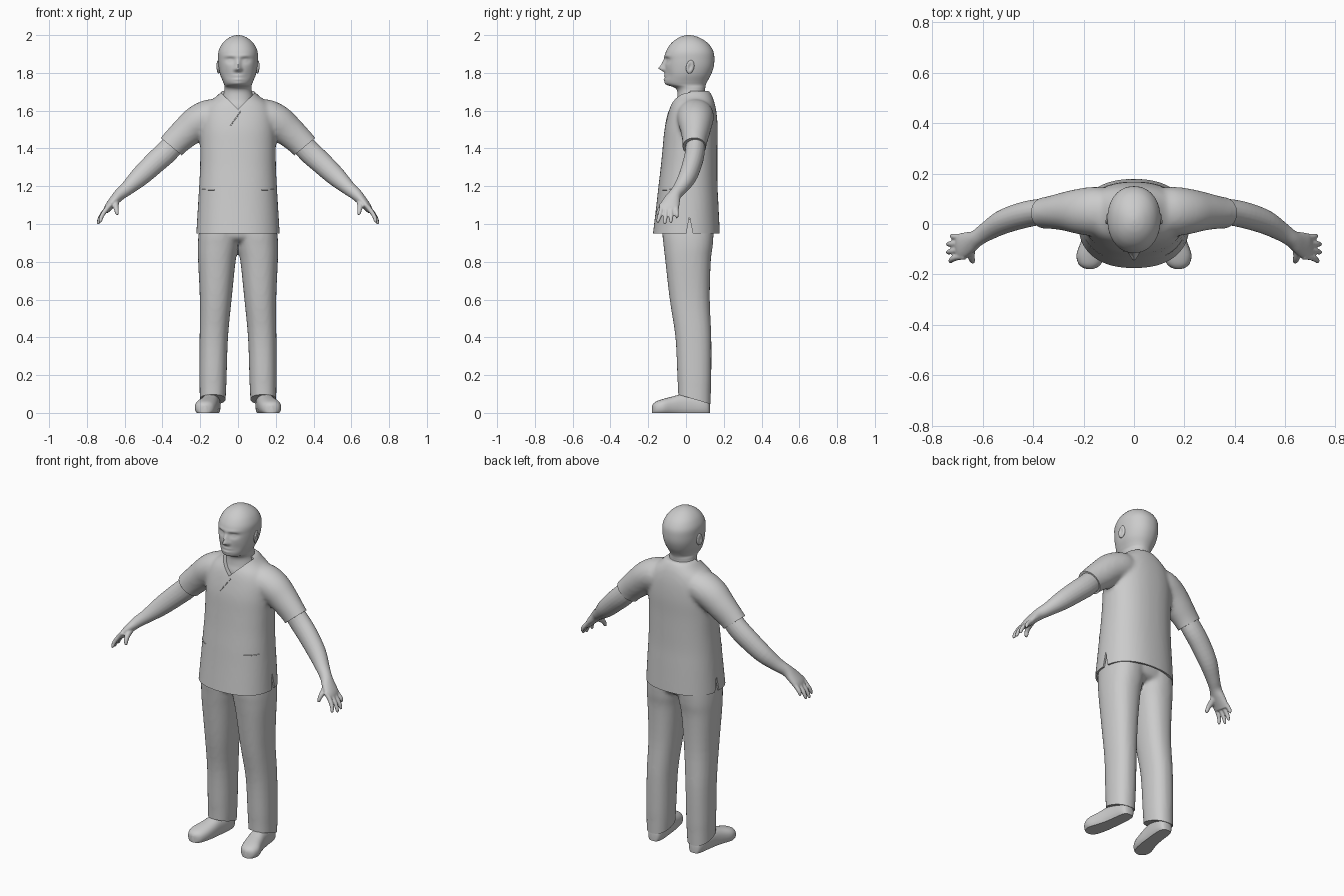
import bpy, bmesh, math
from mathutils import Vector, Matrix
from mathutils.bvhtree import BVHTree

if "Cube" in bpy.data.objects:
    bpy.data.objects.remove(bpy.data.objects["Cube"])

grey = bpy.data.materials.new("plain grey")
grey.diffuse_color = (0.6, 0.6, 0.6, 1)
grey.use_nodes = True
grey.node_tree.nodes["Principled BSDF"].inputs["Base Color"].default_value = grey.diffuse_color


def spline(rows, n):
    """Catmull-Rom interpolation of a short table of rows."""
    out = []
    for i in range(len(rows) - 1):
        a, b, c, d = (rows[max(0, min(len(rows) - 1, i + k))] for k in (-1, 0, 1, 2))
        for s in range(n):
            t = s / n
            out.append([0.5 * (2 * q + (r - p) * t + (2 * p - 5 * q + 4 * r - u) * t * t
                               + (3 * q - p - 3 * r + u) * t ** 3)
                        for p, q, r, u in zip(a, b, c, d)])
    return out + [list(rows[-1])]


def oval(n, p):
    """Unit superellipse points."""
    for i in range(n):
        a = 2 * math.pi * i / n
        c, s = math.cos(a), math.sin(a)
        yield (math.copysign(abs(c) ** (2 / p), c), math.copysign(abs(s) ** (2 / p), s))


def loft(bm, rings):
    vs = [[bm.verts.new(p) for p in ring] for ring in rings]
    n = len(vs[0])
    for a, b in zip(vs, vs[1:]):
        for i in range(n):
            bm.faces.new((a[i], a[(i + 1) % n], b[(i + 1) % n], b[i]))
    bm.faces.new(vs[0][::-1])
    bm.faces.new(vs[-1])


def column(bm, rows, steps=4, n=48, p=2.2, inset=0.0):
    """Upright loft; rows are z, x min, x max, y front, y back."""
    rings = []
    for z, x0, x1, y0, y1 in spline(rows, steps):
        rings.append([((x0 + x1) / 2 + u * ((x1 - x0) / 2 - inset),
                       (y0 + y1) / 2 + v * ((y1 - y0) / 2 - inset), z)
                      for u, v in oval(n, p)])
    loft(bm, rings)


def tube(bm, rows, steps=4, n=20):
    """Loft along a path; rows are x, y, z, radius, radius along y."""
    pts = spline(rows, steps)
    rings = []
    for i, (x, y, z, rn, rb) in enumerate(pts):
        t = (Vector(pts[min(i + 1, len(pts) - 1)][:3]) - Vector(pts[max(i - 1, 0)][:3])).normalized()
        side = t.cross(Vector((0, 1, 0))).normalized()
        across = side.cross(t)
        rings.append([Vector((x, y, z)) + side * u * rn + across * v * rb for u, v in oval(n, 2)])
    loft(bm, rings)


def activate(ob):
    bpy.ops.object.select_all(action='DESELECT')
    ob.select_set(True)
    bpy.context.view_layer.objects.active = ob


def modify(ob, kind, **settings):
    activate(ob)
    m = ob.modifiers.new(kind.lower(), kind)
    for k, v in settings.items():
        setattr(m, k, v)
    bpy.ops.object.modifier_apply(modifier=m.name)


def make(name, bm, mirror=False, voxel=0, smooth=0):
    bmesh.ops.recalc_face_normals(bm, faces=bm.faces)
    me = bpy.data.meshes.new(name)
    bm.to_mesh(me)
    bm.free()
    ob = bpy.data.objects.new(name, me)
    bpy.context.collection.objects.link(ob)
    me.materials.append(grey)
    if mirror:
        modify(ob, 'MIRROR', use_mirror_merge=False)
    if voxel:
        modify(ob, 'REMESH', mode='VOXEL', voxel_size=voxel)
        modify(ob, 'SMOOTH', factor=0.5, iterations=smooth)
    return ob


def cut(ob, bm, mirror=False):
    cutter = make("cutter", bm, mirror)
    cutter.hide_render = True
    modify(ob, 'BOOLEAN', operation='DIFFERENCE', solver='EXACT', object=cutter)
    bpy.data.objects.remove(cutter)


def box(size, matrix):
    bm = bmesh.new()
    bmesh.ops.create_cube(bm, size=1, matrix=matrix @ Matrix.Diagonal((*size, 1)))
    return bm


def finish(ob, angle=40):
    activate(ob)
    bpy.ops.object.shade_smooth_by_angle(angle=math.radians(angle))


# Head and neck, with facial relief as soft bumps
HEAD = [(1.56, .085, -.06, .11), (1.62, .088, -.058, .12), (1.66, .084, -.048, .115),
        (1.70, .074, -.046, .102), (1.722, .072, -.06, .102), (1.737, .073, -.098, .105),
        (1.755, .080, -.110, .113), (1.79, .094, -.112, .132), (1.83, .102, -.112, .146),
        (1.87, .105, -.112, .150), (1.91, .104, -.107, .146), (1.945, .090, -.088, .127),
        (1.97, .070, -.064, .100), (1.988, .045, -.036, .068), (1.997, .022, -.010, .040),
        (2.0, .004, .010, .020)]
BUMPS = [(0, 1.824, .010, .010, .026), (0, 1.848, .009, .018, .016), (.014, 1.817, .007, .007, .010),
         (.040, 1.868, .017, .011, -.014), (.041, 1.866, .010, .006, .007),
         (.038, 1.889, .024, .007, .006), (0, 1.783, .018, .005, .005),
         (0, 1.767, .016, .005, .006), (0, 1.775, .022, .0025, -.005),
         (0, 1.745, .018, .012, .006), (.055, 1.79, .018, .02, -.005)]
bm = bmesh.new()
column(bm, [(z, -w, w, f, b) for z, w, f, b in HEAD], steps=6, n=96, p=2.15)
for v in bm.verts:
    if v.co.y < -.03:
        x, z = v.co.x, v.co.z
        for bx, bz, sx, sz, amp in BUMPS:
            for s in ((1, -1) if bx else (1,)):
                v.co.y -= amp * math.exp(-((x - s * bx) / sx) ** 2 / 2 - ((z - bz) / sz) ** 2 / 2)
finish(make("head", bm), 70)

# Ears
bm = bmesh.new()
place = Matrix.Translation((.104, .022, 1.832)) @ Matrix.Rotation(-.2, 4, 'X') @ Matrix.Rotation(.25, 4, 'Z')
bmesh.ops.create_uvsphere(bm, u_segments=24, v_segments=16, radius=1,
                          matrix=place @ Matrix.Diagonal((.010, .022, .036, 1)))
for v in bm.verts:
    q = place.inverted() @ v.co
    v.co.x -= .009 * math.exp(-((q.y + .003) / .009) ** 2 - (q.z / .017) ** 2) * (q.x > 0)
finish(make("ears", bm, mirror=True), 60)

# Shirt: torso and sleeves blended together
TORSO = [(z, -w, w, f, b) for z, w, f, b in [
    (.90, .224, -.181, .180), (.95, .221, -.175, .179), (1.1, .212, -.157, .172),
    (1.2, .206, -.146, .167), (1.3, .201, -.134, .166), (1.4, .200, -.124, .166),
    (1.5, .200, -.114, .168), (1.58, .192, -.096, .163), (1.635, .165, -.078, .153),
    (1.675, .115, -.055, .140), (1.705, .085, -.045, .122)]]
bm = bmesh.new()
column(bm, TORSO, p=2.3)
tube(bm, [(.10, .05, 1.58, .08, .09), (.15, .05, 1.57, .09, .098), (.21, .05, 1.54, .09, .092),
          (.27, .05, 1.49, .083, .078), (.34, .045, 1.425, .074, .064), (.41, .04, 1.345, .072, .06)], n=32)
# opposite sleeve
bmesh.ops.recalc_face_normals(bm, faces=bm.faces)
other = bmesh.ops.duplicate(bm, geom=bm.verts[:] + bm.edges[:] + bm.faces[:])["geom"]
for v in other:
    if isinstance(v, bmesh.types.BMVert):
        v.co.x *= -1
shirt = make("shirt", bm, voxel=.011, smooth=7)

# Straight hem, hollow skirt, sleeve openings
cut(shirt, box((1, 1, .3), Matrix.Translation((0, 0, .80))))
bm = bmesh.new()
column(bm, [(.90, -.224, .224, -.181, .18), (1.08, -.212, .212, -.158, .172)], p=2.3, inset=.010)
cut(shirt, bm)
aim = Vector((.64, 0, -.77)).to_track_quat('Z', 'Y').to_matrix().to_4x4()
cut(shirt, box((.24, .24, .2), Matrix.Translation((.356, .04, 1.412)) @ aim @ Matrix.Translation((0, 0, .1))),
    mirror=True)
# Side slits
bm = bmesh.new()
loft(bm, [[(x, -.002, .93), (x, .040, .93), (x, .018, 1.04)] for x in (.15, .3)])
cut(shirt, bm, mirror=True)
# V neck
bm = bmesh.new()
loft(bm, [[(-.10, y, 1.705), (0, y, 1.608), (.10, y, 1.705), (0, y, 1.8)] for y in (-.3, .02)])
cut(shirt, bm)
finish(shirt)

# Stitched edges lying on the shirt front
bm = bmesh.new()
bm.from_mesh(shirt.data)
tree = BVHTree.FromBMesh(bm)
bm.free()


def seam(name, a, b, mirror=False):
    rows = []
    for i in range(9):
        x, z = (a[k] + (b[k] - a[k]) * i / 8 for k in (0, 1))
        hit = tree.ray_cast(Vector((x, -1, z)), Vector((0, 1, 0)))[0]
        if hit:
            rows.append((x, hit.y, z, .0025, .0025))
    bm = bmesh.new()
    tube(bm, rows, steps=1, n=6)
    finish(make(name, bm, mirror))


seam("pocket_edges", (.125, 1.18), (.19, 1.182), True)
seam("neck_overlap", (.015, 1.597), (-.04, 1.52))

# Trousers: two legs and a hip block blended together
bm = bmesh.new()
column(bm, [(1.03, -.01, .195, -.12, .15), (.95, -.005, .208, -.125, .146), (.88, -.001, .213, -.118, .141),
            (.8, .013, .211, -.109, .131), (.6, .034, .202, -.086, .126), (.4, .053, .203, -.056, .134),
            (.2, .060, .204, -.046, .134), (.12, .063, .203, -.042, .132), (.0, .07, .202, -.04, .13)], p=2.3)
legs = make("trousers", bm, mirror=True)
bm = bmesh.new()
bm.from_mesh(legs.data)
bpy.data.objects.remove(legs)
column(bm, [(.90, -.17, .17, -.06, .09), (.93, -.2, .2, -.112, .138), (1.03, -.2, .2, -.12, .148)], p=2.3)
trousers = make("trousers", bm, voxel=.011, smooth=4)
cut(trousers, box((1, 1, .3), Matrix.Translation((0, .05, .07)) @ Matrix.Rotation(-.29, 4, 'X')
                  @ Matrix.Translation((0, 0, -.15))))
finish(trousers)

# Shoes, flat on the ground
bm = bmesh.new()
rings = []
for y, cx, w, top in spline([(.126, .135, .012, .045), (.118, .135, .032, .07), (.09, .136, .043, .09),
                             (.04, .14, .046, .10), (-.02, .148, .048, .10), (-.07, .158, .053, .087),
                             (-.12, .171, .057, .074), (-.155, .175, .047, .062), (-.172, .176, .03, .050),
                             (-.179, .176, .010, .038)], 4):
    rings.append([(cx + u * w, y, max(0, top * (.4 + .6 * v))) for u, v in oval(28, 2.4)])
loft(bm, rings)
finish(make("shoes", bm, mirror=True), 50)

# Arms and hands
bm = bmesh.new()
tube(bm, [(.29, .05, 1.48, .055, .05), (.37, .048, 1.39, .061, .052), (.44, .035, 1.325, .059, .052),
          (.52, .008, 1.25, .052, .048), (.585, -.03, 1.19, .038, .038), (.625, -.057, 1.157, .032, .034),
          (.655, -.075, 1.125, .027, .045), (.685, -.088, 1.09, .021, .052), (.70, -.092, 1.065, .014, .046)])
for base_y, tip_y, tip_x, tip_z in ((-.051, -.048, .722, 1.032), (-.078, -.080, .738, 1.006),
                                    (-.105, -.112, .738, 1.0), (-.131, -.148, .728, 1.008)):
    x = .697
    tube(bm, [(x - .025, base_y, 1.105, .011, .012), (x, base_y, 1.078, .0125, .0125),
              ((x + tip_x) / 2 + .008, (base_y + tip_y) / 2, (1.078 + tip_z) / 2, .0115, .0115),
              (tip_x, tip_y, tip_z + .008, .009, .009), (tip_x, tip_y, tip_z - .002, .004, .004)], n=14)
tube(bm, [(.645, -.08, 1.125, .018, .018), (.648, -.115, 1.10, .017, .017), (.644, -.138, 1.078, .013, .013),
          (.640, -.148, 1.055, .010, .010), (.639, -.149, 1.046, .004, .004)], n=14)
finish(make("arms", bm, mirror=True, voxel=.005, smooth=3), 70)
